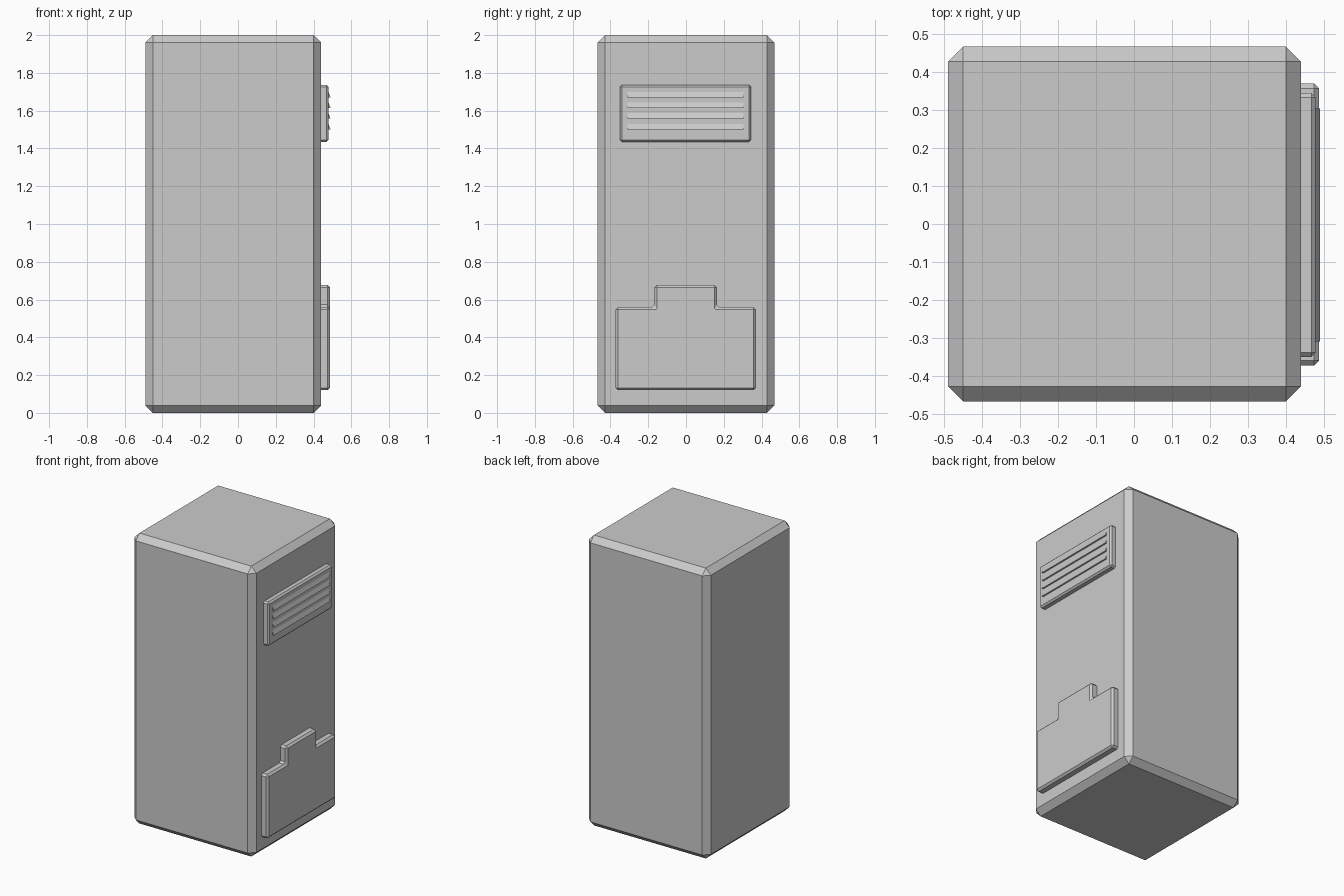
import bpy, bmesh

if "Cube" in bpy.data.objects:
    bpy.data.objects.remove(bpy.data.objects["Cube"])

FACE_X = 0.44  # plane of the cabinet's right side


def finish(bm, name):
    bmesh.ops.recalc_face_normals(bm, faces=bm.faces[:])
    mesh = bpy.data.meshes.new(name)
    bm.to_mesh(mesh)
    bm.free()
    obj = bpy.data.objects.new(name, mesh)
    bpy.context.collection.objects.link(obj)
    return obj


def chamfer(bm, edges, width):
    bmesh.ops.bevel(bm, geom=edges, offset=width, offset_type='OFFSET',
                    segments=1, profile=0.5, affect='EDGES')


def plate(name, outline, x0, x1, width):
    """Extrude a (y, z) outline along x and chamfer all but its back rim."""
    bm = bmesh.new()
    back = bm.faces.new([bm.verts.new((x0, y, z)) for y, z in outline])
    res = bmesh.ops.extrude_face_region(bm, geom=[back], use_keep_orig=True)
    for v in res['geom']:
        if isinstance(v, bmesh.types.BMVert):
            v.co.x = x1
    bmesh.ops.recalc_face_normals(bm, faces=bm.faces[:])
    edges = [e for e in bm.edges if max(v.co.x for v in e.verts) > x1 - 1e-4]
    chamfer(bm, edges, width)
    return finish(bm, name)


# Cabinet: tall box with chamfered edges
bm = bmesh.new()
bmesh.ops.create_cube(bm, size=1)
for v in bm.verts:
    v.co.x = -0.49 if v.co.x < 0 else FACE_X
    v.co.y *= 0.935
    v.co.z = 0 if v.co.z < 0 else 2
chamfer(bm, bm.edges[:], 0.039)
finish(bm, "cabinet")

# Lower access panel with raised tab
plate("access_panel",
      [(-0.373, 0.12), (0.37, 0.12), (0.37, 0.56), (0.163, 0.56),
       (0.163, 0.677), (-0.167, 0.677), (-0.167, 0.56), (-0.373, 0.56)],
      FACE_X, 0.488, 0.013)

# Upper vent plate
VENT_X = 0.479
plate("vent_plate",
      [(-0.35, 1.435), (0.345, 1.435), (0.345, 1.737), (-0.35, 1.737)],
      FACE_X, VENT_X, 0.011)

# Louvres: thin wedges, sloped on top and flat underneath
bm = bmesh.new()
for i in range(4):
    top = 1.70 - i * 0.0567
    tri = [(VENT_X, top), (VENT_X + 0.011, top - 0.029), (VENT_X, top - 0.029)]
    a = [bm.verts.new((x, -0.31, z)) for x, z in tri]
    b = [bm.verts.new((x, 0.305, z)) for x, z in tri]
    bm.faces.new(a)
    bm.faces.new(b[::-1])
    for j in range(3):
        k = (j + 1) % 3
        bm.faces.new((a[j], b[j], b[k], a[k]))
finish(bm, "vent_louvres")
